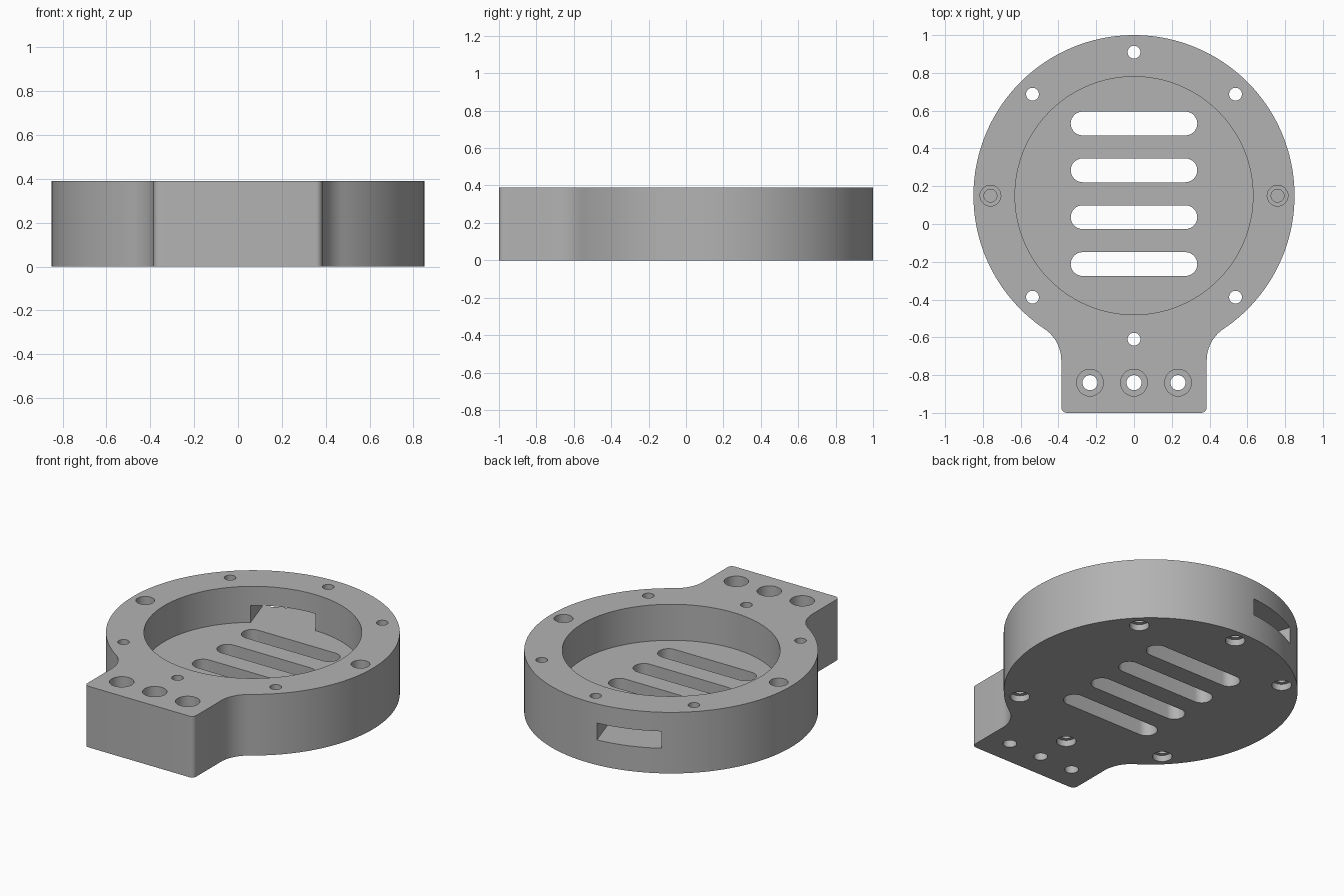
import bpy
import bmesh
from math import sin, cos, pi, radians, sqrt, atan2
from mathutils import Matrix

cube = bpy.data.objects.get("Cube")
if cube:
    bpy.data.objects.remove(cube, do_unlink=True)

HEIGHT, FLOOR = 0.39, 0.16
CY, OUTER, INNER, BOLT = 0.15, 0.85, 0.63, 0.76
TAB, FILLET, CORNER = 0.385, 0.2, 0.03

grey = bpy.data.materials.new("plain_grey")
grey.use_nodes = True
colour = (0.45, 0.45, 0.45, 1)
grey.diffuse_color = colour
grey.node_tree.nodes["Principled BSDF"].inputs["Base Color"].default_value = colour


def arc(cx, cy, r, start, end, steps):
    return [(cx + r * cos(start + (end - start) * i / steps),
             cy + r * sin(start + (end - start) * i / steps)) for i in range(steps + 1)]


def prism(name, outline, z0, z1):
    """Extrude a closed flat outline from z0 to z1."""
    bm = bmesh.new()
    face = bm.faces.new([bm.verts.new((x, y, z0)) for x, y in outline])
    top = bmesh.ops.extrude_face_region(bm, geom=[face])
    verts = [v for v in top["geom"] if isinstance(v, bmesh.types.BMVert)]
    bmesh.ops.translate(bm, verts=verts, vec=(0, 0, z1 - z0))
    bmesh.ops.recalc_face_normals(bm, faces=bm.faces)
    mesh = bpy.data.meshes.new(name)
    bm.to_mesh(mesh)
    bm.free()
    mesh.materials.append(grey)
    obj = bpy.data.objects.new(name, mesh)
    bpy.context.collection.objects.link(obj)
    return obj


# Body outline: round housing blended into a square mounting tab
fx = TAB + FILLET
fy = CY - sqrt((OUTER + FILLET) ** 2 - fx ** 2)
join = atan2(fy - CY, fx)
half = arc(TAB - CORNER, CORNER - 1, CORNER, -pi / 2, 0, 6)
half += arc(fx, fy, FILLET, pi, join + pi, 14)
half += arc(0, CY, OUTER, join, pi / 2, 70)[1:]
outline = half + [(-x, y) for x, y in reversed(half[:-1])]
body = prism("housing_body", outline, 0, HEIGHT)

cutters = []


def cut(outline, z0, z1):
    cutters.append(prism("cutter", outline, z0, z1))
    return cutters[-1]


def hole(x, y, r, z0, z1, steps=32):
    cut(arc(x, y, r, 0, 2 * pi, steps)[:-1], z0, z1)


# Round pocket
hole(0, CY, INNER, FLOOR, HEIGHT + 0.1, 128)

# Vent slots through the floor
for i in range(4):
    y, r, end = 0.532 - 0.248 * i, 0.063, 0.272
    cut(arc(end, y, r, -pi / 2, pi / 2, 16) + arc(-end, y, r, pi / 2, 3 * pi / 2, 16), -0.1, 0.25)

# Bolt circle: through holes recessed below, blind stepped holes at the sides
for i in range(8):
    a = i * pi / 4
    x, y = BOLT * cos(a), CY + BOLT * sin(a)
    if i % 4:
        hole(x, y, 0.034, -0.1, HEIGHT + 0.1)
        hole(x, y, 0.057, -0.1, 0.04)
    else:
        hole(x, y, 0.055, 0.2, HEIGHT + 0.1)
        hole(x, y, 0.034, 0.1, HEIGHT + 0.1)

# Counterbored holes in the tab
for x in (-0.233, 0, 0.233):
    hole(x, -0.84, 0.04, -0.1, HEIGHT + 0.1)
    hole(x, -0.84, 0.071, 0.2, HEIGHT + 0.1)

# Cable window through the back wall
window = cut([(0.5, -0.196), (1, -0.196), (1, 0.196), (0.5, 0.196)], FLOOR, 0.268)
window.data.transform(Matrix.Translation((0, CY, 0)) @ Matrix.Rotation(radians(108), 4, "Z"))

bpy.ops.object.select_all(action="DESELECT")
bpy.context.view_layer.objects.active = body
body.select_set(True)
for cutter in cutters:
    mod = body.modifiers.new("cut", "BOOLEAN")
    mod.operation = "DIFFERENCE"
    mod.solver = "EXACT"
    mod.object = cutter
    bpy.ops.object.modifier_apply(modifier=mod.name)
    bpy.data.objects.remove(cutter, do_unlink=True)

bpy.ops.object.shade_smooth_by_angle(angle=radians(30))
